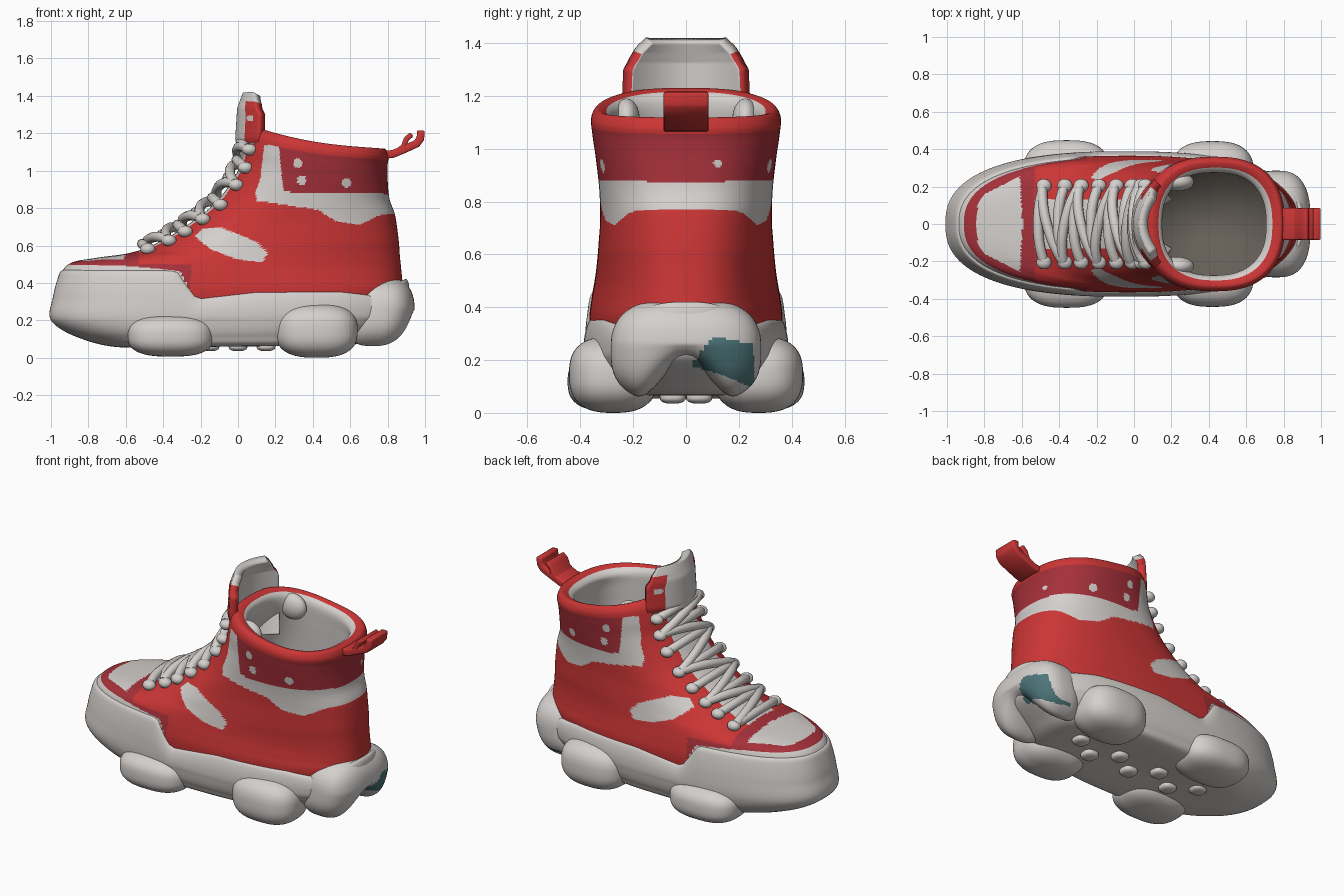
import bpy, bmesh, math
from mathutils import Vector
from mathutils.bvhtree import BVHTree

if "Cube" in bpy.data.objects:
    bpy.data.objects.remove(bpy.data.objects["Cube"])


def mat(name, rgb):
    m = bpy.data.materials.new(name)
    m.diffuse_color = (*rgb, 1)
    m.use_nodes = True
    m.node_tree.nodes["Principled BSDF"].inputs["Base Color"].default_value = m.diffuse_color
    return m


MATS = [mat("off_white", (0.66, 0.63, 0.61)), mat("red", (0.60, 0.036, 0.036)),
        mat("dark_red", (0.38, 0.03, 0.042)), mat("teal", (0.075, 0.18, 0.195)),
        mat("insole_brown", (0.13, 0.115, 0.095))]
WHITE, RED, DARK, TEAL, INSOLE = range(5)


def table(pts, x):
    """Piecewise linear lookup."""
    for (x0, y0), (x1, y1) in zip(pts, pts[1:]):
        if x <= x1:
            return y0 + (y1 - y0) * max(0, (x - x0) / (x1 - x0))
    return pts[-1][1]


def inside(poly, x, y):
    hit = False
    for (x0, y0), (x1, y1) in zip(poly, poly[1:] + poly[:1]):
        if (y0 > y) != (y1 > y) and x < x0 + (x1 - x0) * (y - y0) / (y1 - y0):
            hit = not hit
    return hit


def finish(name, bm):
    me = bpy.data.meshes.new(name)
    bm.to_mesh(me)
    for m in MATS:
        me.materials.append(m)
    me.shade_smooth()
    ob = bpy.data.objects.new(name, me)
    bpy.context.collection.objects.link(ob)
    return ob


def loft(ctrl, n, seg, sub, rule, bend=lambda x, z: z):
    """Smooth loft through tilted oval rings (front x, front z, back x, back z, half width)."""
    bm = bmesh.new()
    rings, ts = [], []
    last = len(ctrl) - 1
    for i in range(last * sub + 1):
        k = min(i // sub, last - 1)
        f = i / sub - k
        p = [ctrl[max(0, min(last, k + d))] for d in (-1, 0, 1, 2)]
        xf, zf, xb, zb, w = [0.5 * (2 * b + (c - a) * f + (2 * a - 5 * b + 4 * c - d) * f * f
                                    + (3 * b - a - 3 * c + d) * f ** 3) for a, b, c, d in zip(*p)]
        ring = []
        for j in range(seg):
            a = 2 * math.pi * j / seg
            c, s = math.cos(a), math.sin(a)
            c = math.copysign(abs(c) ** (2 / n), c)
            s = math.copysign(abs(s) ** (2 / n), s)
            q = (c + 1) / 2
            x = xf + (xb - xf) * q
            ring.append(bm.verts.new((x, w * s, bend(x, zf + (zb - zf) * q))))
        rings.append(ring)
        ts.append(i / sub)
    for t, a, b in zip(ts, rings, rings[1:]):
        for j in range(seg):
            f = bm.faces.new((a[j], a[(j + 1) % seg], b[(j + 1) % seg], b[j]))
            f.material_index = rule(f.calc_center_median(), t)
    bm.faces.new(rings[0][::-1]).material_index = WHITE
    bm.faces.new(rings[-1]).material_index = rule(None, last)
    bmesh.ops.recalc_face_normals(bm, faces=bm.faces)
    return bm


# Upper: colour panels chosen by position
SIDE = [(-.23, .65), (-.19, .69), (-.1, .70), (.1, .62), (.16, .56), (.13, .51), (0, .525), (-.15, .58)]
ANKLE = [(.14, 1.14), (.22, 1.13), (.24, .9), (.3, .88), (.9, .875), (.9, .78), (.75, .76),
         (.65, .71), (.52, .73), (.43, .79), (.1, .84), (.09, .88), (.12, .96)]
CAP = [(-1, .5), (-.6, .49), (-.31, .465), (-.23, .30), (-.22, 0)]
VAMP = [(-.84, 0), (-.835, .11), (-.8, .16), (-.7, .21), (-.61, .255), (-.595, 0)]


def upper_rule(c, t):
    if c is None:
        return INSOLE
    x, y, z = c
    if t > 12.5:
        return WHITE
    if t > 10.4:
        return RED
    if z < table(CAP, x):
        return WHITE
    if x < -.53:
        return WHITE if inside(VAMP, x, abs(y)) else DARK
    if x < -.25 and z < .50:
        return DARK
    if abs(y) < .13 and x < .1 and z > .56:
        return WHITE
    for dx, dz in ((.32, 1.04), (.34, .95), (.58, .935)):
        if math.hypot(x - dx, z - dz) < .025:
            return WHITE
    if x > .7 and math.hypot(y - .12, z - .945) < .016:
        return WHITE
    if inside(SIDE, x, z) or inside(ANKLE, x, z):
        return WHITE
    return DARK if x > .22 and z > .87 else RED


UPPER = [(-.94, .25, .86, .25, .355), (-.955, .36, .885, .36, .365), (-.945, .45, .878, .42, .357),
         (-.89, .508, .872, .48, .347), (-.75, .535, .865, .55, .34), (-.58, .56, .86, .62, .335),
         (-.45, .605, .85, .70, .33), (-.30, .69, .838, .77, .325), (-.12, .83, .81, .85, .328),
         (0, 1.0, .80, .95, .342), (.035, 1.12, .80, 1.03, .355), (.06, 1.20, .805, 1.08, .358),
         (.10, 1.23, .78, 1.12, .33), (.15, 1.19, .71, 1.09, .28), (.12, 1.05, .72, 1.0, .275),
         (0, .75, .75, .72, .285), (-.1, .50, .78, .50, .29)]
bm_upper = loft(UPPER, 2.45, 360, 13, upper_rule,
                lambda x, z: z - max(0, z - .9) * .09 * math.sin(math.pi * min(1, max(0, (x - .1) / .7))))
tree = BVHTree.FromBMesh(bm_upper)
finish("upper", bm_upper)

# Sole body: its rim rises over the toe and dips at the arch
PATCH = [(.015, .18), (.1, .29), (.255, .262), (.26, .11), (.24, .10), (.15, .14)]
RIM = [(-1, .465), (-.33, .465), (-.22, .315), (.1, .355), (.55, .355), (.72, .335), (.92, .44)]


def sole_rule(c, t=0):
    return TEAL if c is not None and c.x > .7 and inside(PATCH, c.y, c.z) else WHITE


def sole_bend(x, z):
    return z if z < .2 else .2 + (z - .2) * (table(RIM, x) - .2) / .24


SOLE = [(-.2, .07, .4, .07, .05), (-.62, .055, .62, .07, .30), (-.86, .11, .74, .12, .36),
        (-1.0, .20, .88, .20, .385), (-.99, .31, .91, .29, .388), (-.965, .40, .915, .38, .378),
        (-.945, .44, .90, .43, .362), (-.91, .44, .87, .43, .33)]
finish("sole", loft(SOLE, 2.5, 200, 9, sole_rule, sole_bend))


# Cushion pods under the sole
def pod(name, centre, radii, power=.78, seg=64, shape=None):
    bm = bmesh.new()
    bmesh.ops.create_uvsphere(bm, u_segments=seg, v_segments=seg * 5 // 8, radius=1)
    for v in bm.verts:
        v.co = [c + r * math.copysign(abs(q) ** power, q) for q, c, r in zip(v.co, centre, radii)]
        if shape:
            shape(v)
    for f in bm.faces:
        f.material_index = sole_rule(f.calc_center_median())
    return finish(name, bm)


def heel_arch(v):
    """Lift the middle of the underside into an arch."""
    low = max(0, (.26 - v.co.z) / .22)
    v.co.z += .16 * low * math.cos(min(1, abs(v.co.y) / .2) * math.pi / 2) ** 2
    v.co.x -= .05 * low


for tag, s in (("right", -1), ("left", 1)):
    pod("front_pod_" + tag, (-.36, s * .28, .118), (.23, .168, .112), .74)
    pod("middle_pod_" + tag, (.42, s * .275, .145), (.22, .168, .145), .76)
    # padding inside the collar
    pod("collar_padding_" + tag, (.23, s * .225, 1.11), (.09, .05, .08), 1, 32)
pod("heel_lobe", (.765, 0, .235), (.18, .285, .20), .74, 128, heel_arch)
for i in range(7):
    pod("tread_lug_%d" % i, (-.45 + i * .15, .05 * (-1) ** i, .06), (.05, .05, .025), .78, 24)

# Tongue: curved padded sheet with red side tabs
bm = bmesh.new()
N = 60
FRONT = [(.95, .07), (1.05, .045), (1.17, .01), (1.33, .02), (1.41, .05)]
HALF = [(.95, .15), (1.18, .225), (1.3, .22), (1.37, .18), (1.41, .14)]
WRAP = [(.95, .12), (1.3, .11), (1.41, .05)]
grid = []
for i in range(N + 1):
    z = .95 + .46 * i / N
    row = []
    for j in range(N + 1):
        u = 2 * j / N - 1
        row.append(bm.verts.new((table(FRONT, z) + table(WRAP, z) * u * u, table(HALF, z) * u, z)))
    grid.append(row)
for i in range(N):
    for j in range(N):
        f = bm.faces.new((grid[i + 1][j], grid[i + 1][j + 1], grid[i][j + 1], grid[i][j]))
        c = f.calc_center_median()
        edge = abs(2 * (j + .5) / N - 1)
        dot = math.hypot(c.x - .085, c.z - 1.28) < .018
        f.material_index = RED if edge > .62 and 1.16 < c.z < 1.365 and not dot else WHITE
tongue = finish("tongue", bm)
mod = tongue.modifiers.new("padding", 'SOLIDIFY')
mod.thickness, mod.offset = .05, 0
mod.material_offset = -1


# Laces: tubes laid on the throat, with knots at the eyelets
def on_throat(x, y, z, lift):
    d = Vector((.75, 0, -.66)).normalized()
    hit = tree.ray_cast(Vector((x, y, z)) - d * .6, d)[0]
    return (hit if hit else Vector((x, y, z))) - d * lift


ROWS = [(-.48, .58), (-.385, .64), (-.30, .69), (-.21, .76), (-.12, .84), (-.04, .95), (.0, 1.05), (.03, 1.14)]
cu = bpy.data.curves.new("laces", 'CURVE')
cu.dimensions, cu.bevel_depth, cu.bevel_resolution, cu.use_fill_caps = '3D', .027, 3, True


def strand(a, b, lift, side=1):
    sp = cu.splines.new('POLY')
    sp.points.add(16)
    for i in range(17):
        q = i / 16
        p = on_throat(a[0] + (b[0] - a[0]) * q, side * (.4 * q - .2), a[1] + (b[1] - a[1]) * q,
                      lift + .012 * math.sin(math.pi * q))
        sp.points[i].co = (*p, 1)


for i, r in enumerate(ROWS):
    strand(r, r, .02)
    if i:
        strand(ROWS[i - 1], r, .03, (-1) ** i)
laces = bpy.data.objects.new("laces", cu)
bpy.context.collection.objects.link(laces)
cu.materials.append(MATS[WHITE])
bpy.context.view_layer.objects.active = laces
laces.select_set(True)
bpy.ops.object.convert(target='MESH')
bpy.context.object.data.shade_smooth()

bm = bmesh.new()
for r in ROWS:
    for s in (-1, 1):
        p = on_throat(r[0], s * .205, r[1], .02)
        for v in bmesh.ops.create_uvsphere(bm, u_segments=16, v_segments=10, radius=.037)["verts"]:
            v.co = Vector((v.co.x * 1.1, v.co.y, v.co.z * .85)) + p
finish("lace_knots", bm)

# Heel pull loop: two strap branches
for name, path, thick in (("heel_loop", [(.75, 1.08), (.83, 1.09), (.90, 1.12), (.955, 1.145), (.975, 1.17),
                                         (.978, 1.215)], .042),
                          ("heel_loop_fold", [(.85, 1.10), (.885, 1.13), (.90, 1.17), (.93, 1.195)], .028)):
    bm = bmesh.new()
    rows = [[bm.verts.new((x, y, z)) for y in (-.085, .085)] for x, z in path]
    for a, b in zip(rows, rows[1:]):
        bm.faces.new((a[0], a[1], b[1], b[0])).material_index = RED
    strap = finish(name, bm)
    mod = strap.modifiers.new("thickness", 'SOLIDIFY')
    mod.thickness, mod.offset = thick, 0
    mod = strap.modifiers.new("soft_edge", 'BEVEL')
    mod.width, mod.segments = .008, 2
